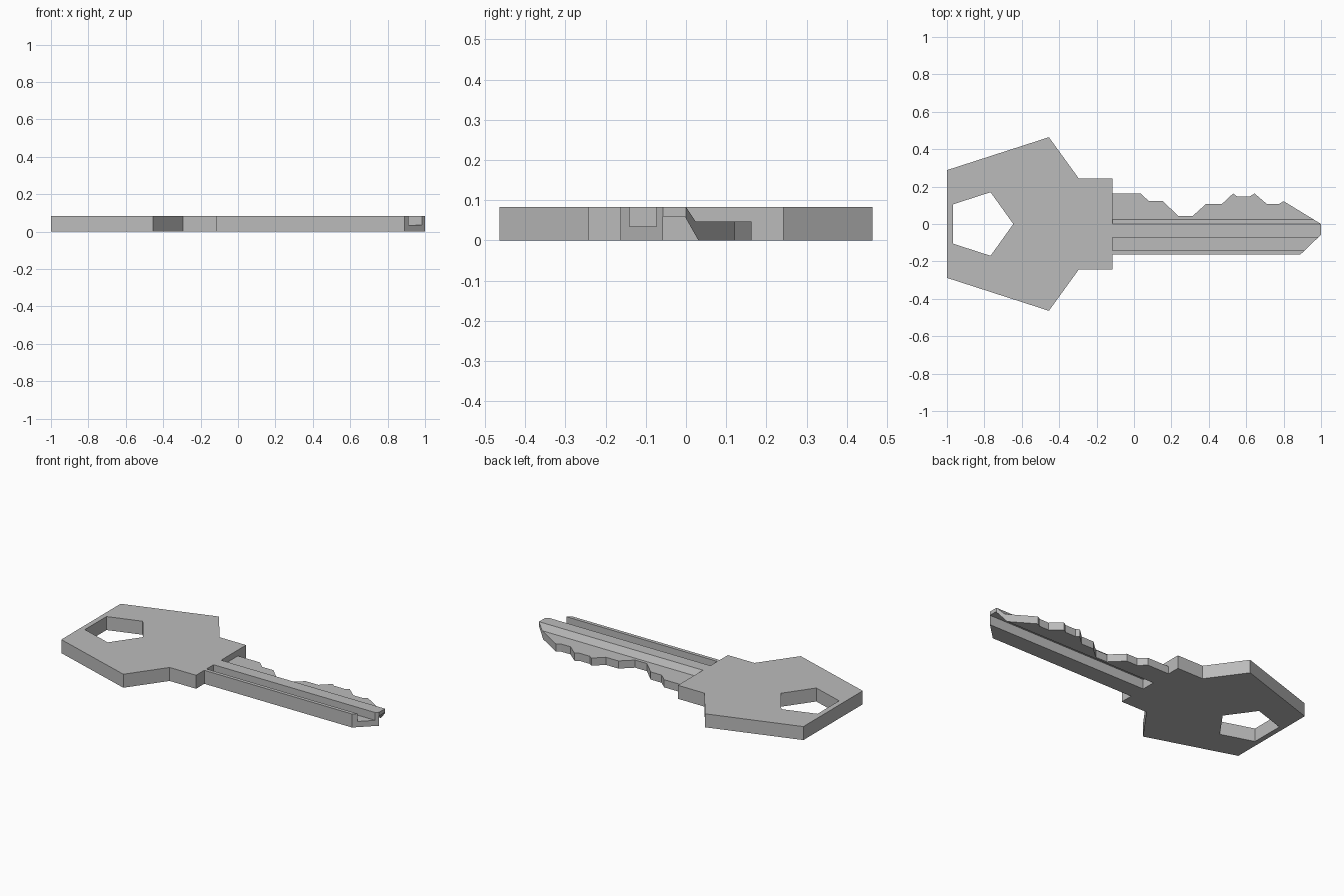
import bpy, bmesh
from mathutils import Vector

cube = bpy.data.objects.get("Cube")
if cube:
    bpy.data.objects.remove(cube, do_unlink=True)

THICK = 0.083
NECK_X = -0.115

metal = bpy.data.materials.new("grey metal")
metal.use_nodes = True
GREY = (0.5, 0.5, 0.5, 1)
metal.diffuse_color = GREY
metal.node_tree.nodes["Principled BSDF"].inputs["Base Color"].default_value = GREY


def prism(name, points, along):
    """Extrude a closed polygon of 3D points along a vector."""
    bm = bmesh.new()
    face = bm.faces.new([bm.verts.new(p) for p in points])
    grown = bmesh.ops.extrude_face_region(bm, geom=[face])["geom"]
    bmesh.ops.translate(bm, vec=Vector(along),
                        verts=[v for v in grown if isinstance(v, bmesh.types.BMVert)])
    bmesh.ops.recalc_face_normals(bm, faces=bm.faces)
    mesh = bpy.data.meshes.new(name)
    bm.to_mesh(mesh)
    bm.free()
    mesh.materials.append(metal)
    obj = bpy.data.objects.new(name, mesh)
    bpy.context.collection.objects.link(obj)
    return obj


def flat_prism(name, outline, low, high):
    return prism(name, [(x, y, low) for x, y in outline], (0, 0, high - low))


def mirrored(half):
    """Complete an outline by reflecting its points across the x axis."""
    return half + [(x, -y) for x, y in reversed(half) if y > 0]


def combine(target, cutter, operation):
    """Apply a boolean and discard the cutter."""
    cutter.hide_render = True
    mod = target.modifiers.new("cut", "BOOLEAN")
    mod.operation, mod.object, mod.solver = operation, cutter, "EXACT"
    bpy.context.view_layer.objects.active = target
    bpy.ops.object.modifier_apply(modifier=mod.name)
    bpy.data.objects.remove(cutter, do_unlink=True)


# Head with a five-sided hole
head = flat_prism("key_head", mirrored(
    [(-1, 0.288), (-0.455, 0.464), (-0.295, 0.243), (NECK_X, 0.243)]), 0, THICK)
hole = flat_prism("hole_cutter", mirrored(
    [(-0.968, 0.105), (-0.767, 0.17), (-0.645, 0)]), -0.1, 0.2)
combine(head, hole, "DIFFERENCE")

# Grooved blade section swept along x
section = [(-0.2, 0), (-0.057, 0), (-0.057, 0.06), (-0.003, 0.06), (0.031, 0),
           (0.2, 0), (0.2, 0.047), (0.024, 0.047), (0, THICK), (-0.073, THICK),
           (-0.073, 0.035), (-0.141, 0.035), (-0.141, THICK), (-0.2, THICK)]
blade = prism("key_blade", [(NECK_X, y, z) for y, z in section], (1.2, 0, 0))

# Toothed outline trims the blade
teeth = [(-0.2, 0.163), (0.035, 0.163), (0.08, 0.122), (0.155, 0.122),
         (0.235, 0.044), (0.315, 0.044), (0.385, 0.107), (0.47, 0.107),
         (0.53, 0.163), (0.55, 0.148), (0.62, 0.148), (0.645, 0.163),
         (0.71, 0.107), (0.775, 0.107), (0.80, 0.122), (1, 0),
         (1, -0.057), (0.89, -0.163), (-0.2, -0.163)]
trim = flat_prism("blade_trim", teeth, -0.1, 0.2)
combine(blade, trim, "INTERSECT")
